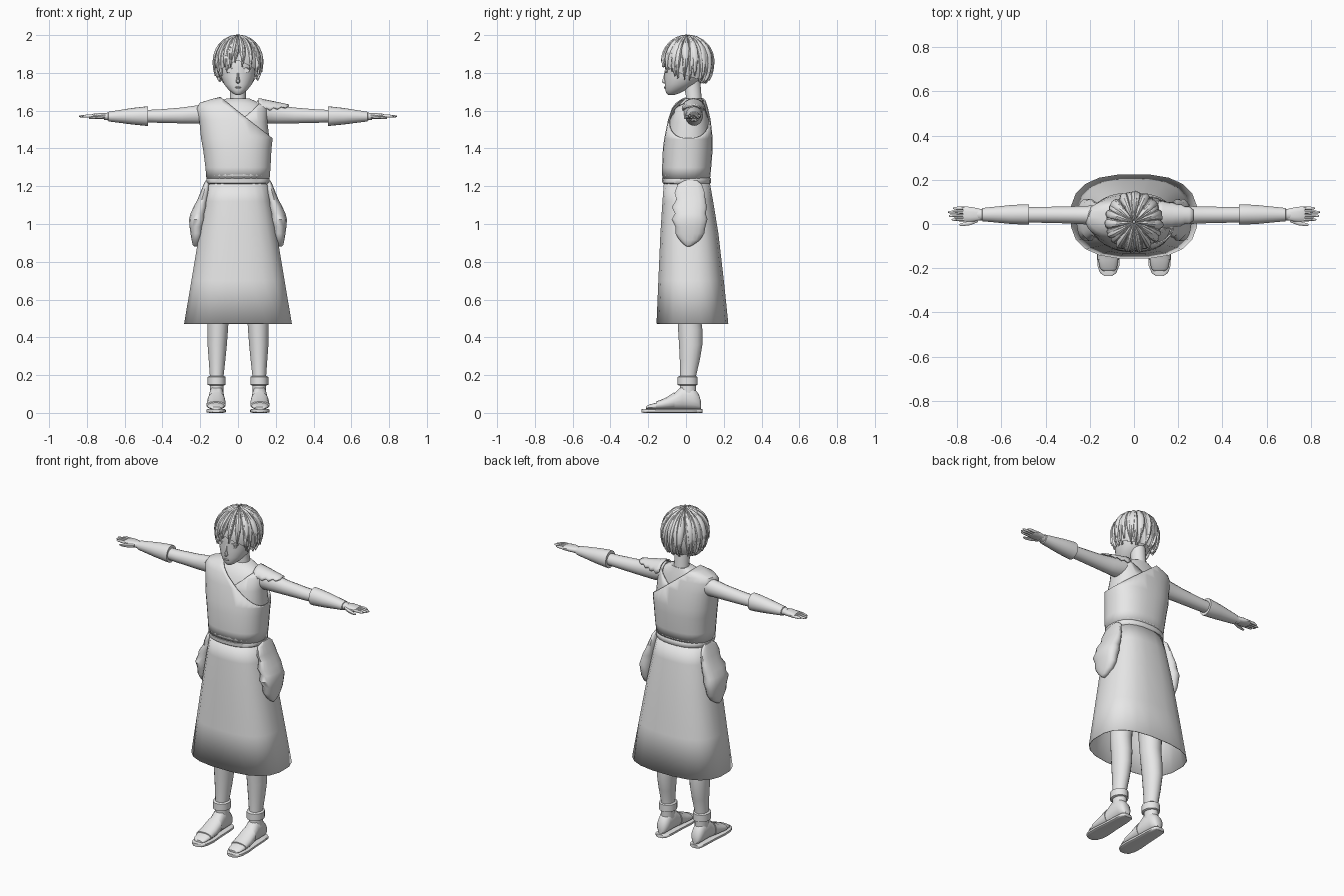
import bpy, bmesh, math, random
from mathutils import Vector

random.seed(4)
GREY = bpy.data.materials.new("light_grey")
GREY.diffuse_color = (0.8, 0.8, 0.8, 1)


def finish(name, bm, mirror=False, solid=0.0, angle=45):
    """Turn a bmesh into a smooth, optionally mirrored or thickened object."""
    bmesh.ops.recalc_face_normals(bm, faces=bm.faces)
    me = bpy.data.meshes.new(name)
    bm.to_mesh(me)
    bm.free()
    ob = bpy.data.objects.new(name, me)
    bpy.context.collection.objects.link(ob)
    me.materials.append(GREY)
    bpy.ops.object.select_all(action='DESELECT')
    ob.select_set(True)
    bpy.context.view_layer.objects.active = ob
    bpy.ops.object.shade_smooth_by_angle(angle=math.radians(angle))
    if solid:
        m = ob.modifiers.new("thickness", 'SOLIDIFY')
        m.thickness = solid
    if mirror:
        m = ob.modifiers.new("mirror", 'MIRROR')
        m.use_mirror_merge = False
    return ob


def grid(bm, rows, closed=True):
    """Skin a list of equally long point rows."""
    vs = [[bm.verts.new(p) for p in r] for r in rows]
    n = len(vs[0])
    for a, b in zip(vs, vs[1:]):
        for i in range(n if closed else n - 1):
            j = (i + 1) % n
            bm.faces.new((a[i], a[j], b[j], b[i]))
    return vs


def loft(bm, axis, rings, n=16, power=2.0, caps=True):
    """Rounded rings (position, min a, max a, min b, max b) along an axis."""
    rows = []
    for p, a0, a1, b0, b1 in rings:
        row = []
        for i in range(n):
            t = 2 * math.pi * (i + 0.5) / n
            c, s = math.cos(t), math.sin(t)
            a = (a0 + a1) / 2 + (a1 - a0) / 2 * math.copysign(abs(c) ** (2 / power), c)
            b = (b0 + b1) / 2 + (b1 - b0) / 2 * math.copysign(abs(s) ** (2 / power), s)
            row.append({'x': (p, a, b), 'y': (a, p, b), 'z': (a, b, p)}[axis])
        rows.append(row)
    vs = grid(bm, rows)
    if caps:
        bm.faces.new(vs[0])
        bm.faces.new(vs[-1])
    return bm


def part(name, axis, rings, n=16, power=2.0, caps=True, **kw):
    return finish(name, loft(bmesh.new(), axis, rings, n, power, caps), **kw)


def sym(rows):
    return [(z, -r, r, f, b) for z, r, f, b in rows]


# Body under the clothes, neck
torso = sym([(1.22, .15, -.105, .115), (1.32, .155, -.105, .118), (1.44, .158, -.1, .122),
             (1.54, .145, -.08, .115), (1.61, .145, -.058, .1), (1.64, .115, -.03, .092),
             (1.665, .06, -.005, .085)])
part("torso", 'z', torso, 24, 2.3)
part("neck", 'z', sym([(1.62, .05, -.01, .088), (1.67, .042, 0, .083), (1.78, .042, -.02, .075)]))


def cut_shell(name, rings, co, no):
    bm = loft(bmesh.new(), 'z', rings, 32, 2.4, False)
    bmesh.ops.bisect_plane(bm, geom=bm.verts[:] + bm.edges[:] + bm.faces[:],
                           plane_co=co, plane_no=no, clear_outer=True)
    finish(name, bm, solid=-.006)


# Inner collar and the one-shoulder tunic crossing over it
cut_shell("inner_collar", [(z, a - .005, b + .005, c - .005, d + .005) for z, a, b, c, d in torso],
          (.03, 0, 1.56), (-.09, 0, .1))
cut_shell("tunic", [(1.24, -.162, .162, -.12, .122), (1.30, -.167, .167, -.121, .128),
                    (1.40, -.18, .172, -.117, .136), (1.45, -.19, .178, -.11, .136),
                    (1.55, -.2, .18, -.09, .125), (1.61, -.213, .18, -.07, .112),
                    (1.637, -.2, .16, -.05, .104), (1.655, -.14, .1, -.028, .1),
                    (1.675, -.06, .05, -.012, .092)],
          (-.07, 0, 1.65), (.19, 0, .24))

# Belt and flared skirt
part("belt", 'z', sym([(1.21, .157, -.116, .124), (1.218, .166, -.126, .132), (1.24, .168, -.128, .133),
                       (1.247, .163, -.122, .127), (1.254, .167, -.127, .13),
                       (1.27, .165, -.126, .128), (1.277, .157, -.116, .12)]), 28, 2.4)
part("skirt", 'z', sym([(1.22, .155, -.118, .127), (1.12, .176, -.126, .145), (.95, .207, -.137, .173),
                        (.7, .249, -.148, .202), (.472, .288, -.158, .226)]),
     20, 2.6, False, solid=.004)

# Hip pads with ragged front and back edges
pad = []
for z, xi, xo, f, b in [(1.23, .155, .172, -.01, .06), (1.21, .15, .182, -.045, .085),
                        (1.165, .15, .2, -.062, .1), (1.13, .155, .215, -.052, .104),
                        (1.09, .16, .236, -.076, .112), (1.055, .165, .252, -.06, .106),
                        (1.025, .17, .26, -.078, .115), (.985, .18, .257, -.057, .104),
                        (.95, .185, .252, -.058, .098), (.915, .195, .246, -.035, .075),
                        (.89, .205, .24, -.01, .04), (.88, .21, .232, .005, .02)]:
    pad.append((z, xi, xo, f, b))
part("hip_pad", 'z', pad, 16, 2.3, mirror=True)

# Arms, bracers
part("arm", 'x', [(.1, -.02, .09, 1.54, 1.655), (.16, -.01, .088, 1.53, 1.645), (.21, -.003, .083, 1.53, 1.63),
                  (.3, .002, .08, 1.532, 1.617), (.42, .005, .078, 1.535, 1.607),
                  (.55, .008, .075, 1.54, 1.602), (.71, .017, .068, 1.55, 1.588)], mirror=True)
part("bracer", 'x', [(.476, .004, .08, 1.536, 1.608), (.476, -.004, .09, 1.52, 1.622),
                     (.49, -.004, .09, 1.52, 1.622), (.56, 0, .086, 1.527, 1.614),
                     (.685, .012, .073, 1.543, 1.594), (.69, .02, .066, 1.553, 1.585)], 18, mirror=True)

# Hand with four fingers and a thumb
hand = loft(bmesh.new(), 'x', [(.685, .02, .066, 1.555, 1.586), (.725, .01, .076, 1.555, 1.588),
                               (.765, .01, .081, 1.557, 1.584), (.775, .013, .078, 1.56, 1.581)], 12, 2.5)
for y, tip in ((.02, .825), (.037, .838), (.054, .842), (.071, .82)):
    loft(hand, 'x', [(.76, y - .009, y + .009, 1.561, 1.58), (.8, y - .008, y + .008, 1.563, 1.58),
                     (tip - .008, y - .006, y + .006, 1.564, 1.576),
                     (tip, y - .003, y + .003, 1.567, 1.573)], 8)
loft(hand, 'x', [(.705, .008, .04, 1.556, 1.58), (.74, -.006, .016, 1.555, 1.574),
                 (.775, -.01, .006, 1.554, 1.569), (.79, -.008, .001, 1.557, 1.565)], 8)
finish("hand", hand, mirror=True)

# Ragged shoulder guard on one side, draped over the upper arm
bm = bmesh.new()
rows = []
for i in range(9):
    x = .11 + .16 * i / 8
    spread = 1.3 - .75 * (i / 8) ** 2 + (.14 if i % 2 else -.06)
    zc, r = 1.592 - .012 * i / 8, .069 - .02 * i / 8
    rows.append([(x, .04 + 1.0 * r * math.sin(a), zc + r * math.cos(a) * 1.08)
                 for a in [spread * (k / 4 - 1) for k in range(9)]])
grid(bm, rows, False)
finish("shoulder_guard", bm, solid=.008)

# Legs, ankle bands, feet and sandals
part("leg", 'z', [(1.0, .01, .15, -.07, .09), (.75, .03, .168, -.06, .09), (.52, .047, .165, -.048, .078),
                  (.44, .052, .163, -.043, .088), (.36, .058, .162, -.038, .088),
                  (.28, .066, .156, -.034, .074), (.2, .075, .15, -.032, .055), (.1, .077, .15, -.034, .055)],
     mirror=True)
part("ankle_band", 'z', [(.145, .072, .152, -.036, .054), (.149, .065, .161, -.045, .062),
                         (.19, .065, .161, -.045, .062), (.195, .072, .152, -.036, .054)], 20, mirror=True)
foot = [(.08, .1, .13, .02, .06), (.068, .083, .147, .018, .1), (.035, .077, .152, .018, .14),
        (-.02, .074, .154, .018, .145), (-.06, .072, .157, .018, .105), (-.11, .069, .162, .018, .073),
        (-.16, .07, .163, .018, .054), (-.2, .077, .155, .018, .042), (-.213, .09, .14, .018, .032)]
part("foot", 'y', foot, 16, 2.2, mirror=True)
part("sandal_strap", 'y', [(y, a - .004, b + .004, c, d + .006) for y, a, b, c, d in foot[4:7]],
     16, 2.2, mirror=True)
part("sandal_sole", 'y', [(.088, .095, .137, 0, .02), (.075, .078, .152, 0, .02), (.03, .072, .157, 0, .02),
                          (-.06, .069, .161, 0, .02), (-.14, .063, .168, 0, .02), (-.19, .066, .166, 0, .022),
                          (-.222, .08, .154, 0, .022), (-.235, .098, .135, .002, .02)],
     12, 5, mirror=True)

# Head, nose, mouth and eyes
part("head", 'z', sym([(1.684, .014, -.096, -.06), (1.692, .028, -.104, -.035), (1.71, .05, -.11, .0),
                       (1.74, .074, -.112, .05), (1.78, .09, -.114, .09), (1.83, .1, -.112, .11),
                       (1.88, .105, -.112, .118), (1.93, .095, -.09, .11), (1.965, .055, -.05, .07)]), 28, 2.1)
part("nose", 'z', [(1.744, -.006, .006, -.118, -.09), (1.752, -.012, .012, -.13, -.09),
                   (1.78, -.008, .008, -.12, -.09), (1.82, -.006, .006, -.112, -.09)], 8)
part("mouth", 'z', sym([(1.718, .01, -.115, -.09), (1.723, .02, -.117, -.09), (1.728, .01, -.115, -.09)]), 10)


def eye_disc(name, y, rx, rz):
    part(name, 'y', [(y, .042 - rx, .042 + rx, 1.812 - rz, 1.812 + rz),
                     (y + .008, .042 - rx, .042 + rx, 1.812 - rz, 1.812 + rz)], 14, mirror=True)


eye_disc("eye", -.107, .02, .011)
eye_disc("iris", -.11, .009, .01)
part("eyelid", 'x', [(.018, -.11, -.096, 1.818, 1.822), (.042, -.112, -.098, 1.823, 1.829),
                     (.066, -.104, -.08, 1.818, 1.823)], 6, mirror=True)


def hair_point(phi, th, lift):
    """Point on the hair volume; phi 0 faces forward, th runs down from the crown."""
    s = math.sin(th) if th < math.pi / 2 else math.sin(th) ** .5
    r = (.124 + lift) * s
    return (r * math.sin(phi), .008 - r * 1.06 * math.cos(phi), 1.862 + (.13 + lift) * math.cos(th))


def hair_end(phi):
    k = (1 - math.cos(phi)) / 2
    return math.radians(90 + 58 * k ** .55)


# Hair cap, then pointed locks in two layers sweeping down from the crown
bm = bmesh.new()
grid(bm, [[hair_point(2 * math.pi * i / 40, hair_end(2 * math.pi * i / 40) * (.02 + .96 * j / 10),
                      .003 if i % 2 else -.003) for i in range(40)] for j in range(11)])
finish("hair_cap", bm)
bm = bmesh.new()
for layer, count in ((0, 21), (1, 15)):
    for i in range(count):
        phi0 = 2 * math.pi * (i + .5 * layer) / count
        end = hair_end(phi0) * (1.06 - .13 * layer) + random.uniform(-.08, .12)
        end = min(end, 2.62)
        sweep = random.uniform(-.16, .16)
        half = 3.6 / count
        rows = []
        for j in range(9):
            t = j / 8
            w = half * (1 - max(0, (t - .5) / .5) ** 1.6 * .96)
            th = .05 + (end - .05) * t
            ridge = .008 + .003 * layer
            rows.append([hair_point(phi0 + sweep * t * t + w * u, th, l)
                         for u, l in ((-1, -.006), (-.45, ridge * .7), (0, ridge), (.45, ridge * .7), (1, -.006))])
        grid(bm, rows, False)
finish("hair_locks", bm, solid=.004, angle=35)
